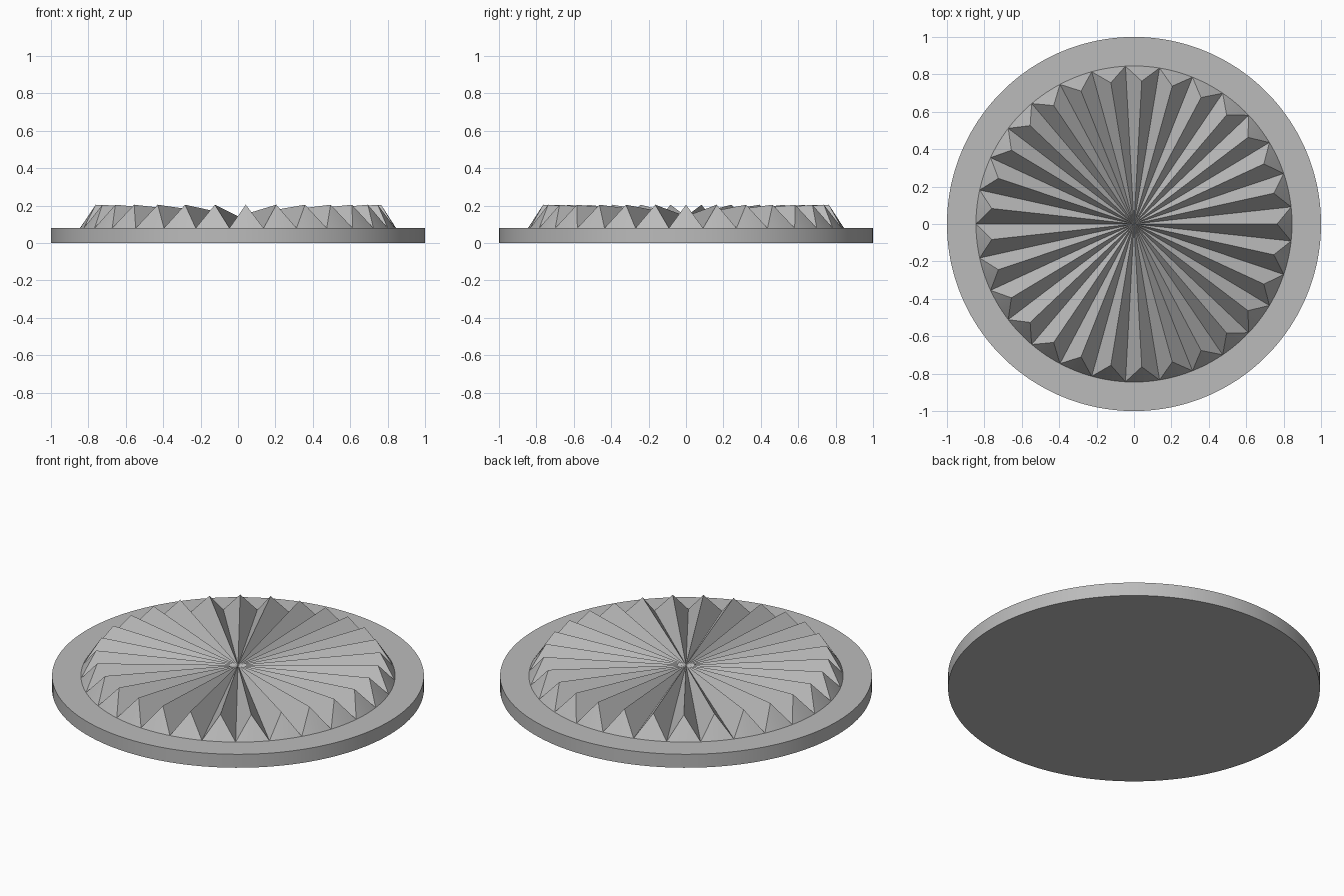
import bpy, bmesh, math

cube = bpy.data.objects.get("Cube")
if cube:
    bpy.data.objects.remove(cube, do_unlink=True)

TEETH = 29
ARC = 6                      # rim segments per tooth
N = TEETH * ARC
PLATE_R, PLATE_Z = 1.0, 0.08
ROOT_R = 0.845               # tooth valleys meet the plate here
PEAK_R, PEAK_Z = 0.765, 0.205
HUB_Z = 0.143                # all ridges and valleys converge at the hub

steel = bpy.data.materials.new("steel grey")
steel.use_nodes = True
color = (0.5, 0.5, 0.5, 1)
steel.diffuse_color = color
steel.node_tree.nodes["Principled BSDF"].inputs["Base Color"].default_value = color

bm = bmesh.new()


def polar(r, step, z):
    a = math.pi + 2 * math.pi * step / N
    return bm.verts.new((r * math.cos(a), r * math.sin(a), z))


# Round plate: bottom, outer wall and flat rim around the teeth
bottom = [polar(PLATE_R, i, 0) for i in range(N)]
top = [polar(PLATE_R, i, PLATE_Z) for i in range(N)]
root = [polar(ROOT_R, i, PLATE_Z) for i in range(N)]
bm.faces.new(bottom[::-1])
for lower, upper in ((bottom, top), (top, root)):
    for i in range(N):
        j = (i + 1) % N
        bm.faces.new((lower[i], lower[j], upper[j], upper[i]))

# Radial teeth: two flanks to the hub and a conical outer end
hub = bm.verts.new((0, 0, HUB_Z))
for t in range(TEETH):
    start = t * ARC
    peak = polar(PEAK_R, start + ARC / 2, PEAK_Z)
    bm.faces.new((hub, root[start], peak))
    bm.faces.new((hub, peak, root[(start + ARC) % N]))
    for i in range(start, start + ARC):
        bm.faces.new((root[i], root[(i + 1) % N], peak))

bmesh.ops.recalc_face_normals(bm, faces=bm.faces)
mesh = bpy.data.meshes.new("toothed_coupling_disc")
bm.to_mesh(mesh)
bm.free()
mesh.materials.append(steel)
disc = bpy.data.objects.new("toothed_coupling_disc", mesh)
bpy.context.collection.objects.link(disc)

# Smooth outer wall, crisp teeth
bpy.ops.object.select_all(action='DESELECT')
disc.select_set(True)
bpy.context.view_layer.objects.active = disc
bpy.ops.object.shade_smooth_by_angle(angle=math.radians(15))
